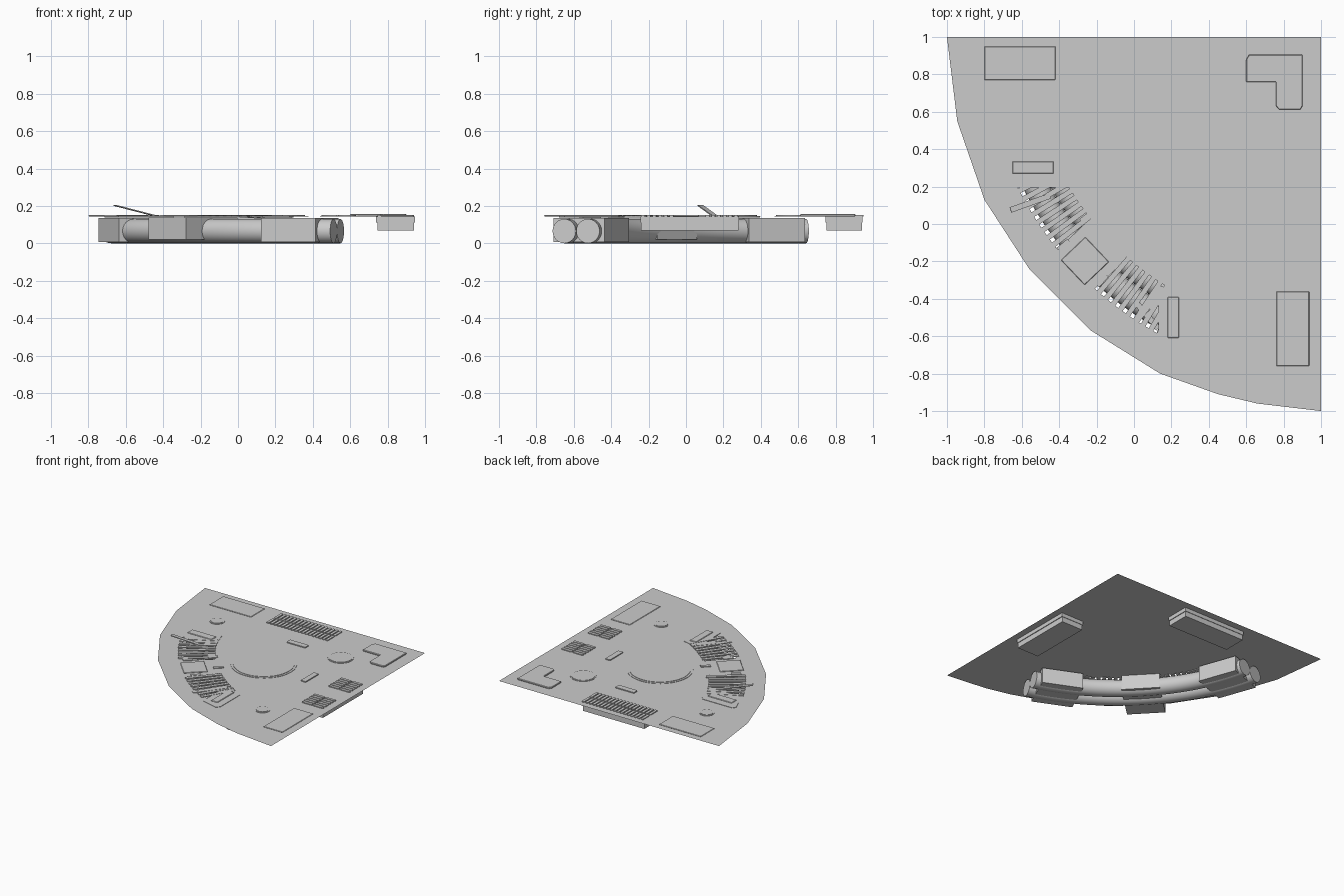
import bpy, bmesh
from math import sin, cos, pi, radians
from mathutils import Vector, Matrix

if "Cube" in bpy.data.objects:
    bpy.data.objects.remove(bpy.data.objects["Cube"])

Z = 0.145                      # height of the thin deck sheet
C = Vector((1, 1))             # centre of the quarter disc


def polar(r, deg):
    return (C.x + r * cos(radians(deg)), C.y + r * sin(radians(deg)))


def finish(name, bm, smooth=False):
    me = bpy.data.meshes.new(name)
    bm.to_mesh(me)
    bm.free()
    ob = bpy.data.objects.new(name, me)
    bpy.context.collection.objects.link(ob)
    if smooth:
        bpy.context.view_layer.objects.active = ob
        ob.select_set(True)
        bpy.ops.object.shade_smooth_by_angle(angle=radians(35))
        ob.select_set(False)
    return ob


def prism(name, pts, z0, z1, bevel=0):
    bm = bmesh.new()
    f = bm.faces.new([bm.verts.new((x, y, z0)) for x, y in pts])
    ext = bmesh.ops.extrude_face_region(bm, geom=[f])
    vs = [g for g in ext['geom'] if isinstance(g, bmesh.types.BMVert)]
    bmesh.ops.translate(bm, verts=vs, vec=(0, 0, z1 - z0))
    bmesh.ops.recalc_face_normals(bm, faces=bm.faces)
    ob = finish(name, bm)
    if bevel:
        m = ob.modifiers.new("bevel", 'BEVEL')
        m.width, m.segments = bevel, 1
    return ob


def rect(x0, x1, y0, y1, r=0.0):
    if not r:
        return [(x0, y0), (x1, y0), (x1, y1), (x0, y1)]
    pts = []
    for cx, cy, a in ((x1 - r, y0 + r, -90), (x1 - r, y1 - r, 0),
                      (x0 + r, y1 - r, 90), (x0 + r, y0 + r, 180)):
        for k in range(4):
            t = radians(a + 30 * k)
            pts.append((cx + r * cos(t), cy + r * sin(t)))
    return pts


def radial_rect(r0, r1, deg, half):
    # rectangle aligned with the radius at the given angle
    d = Vector((cos(radians(deg)), sin(radians(deg))))
    t = Vector((-d.y, d.x))
    return [tuple(C + d * r + t * s) for r, s in
            ((r0, -half), (r1, -half), (r1, half), (r0, half))]


def circle(x, y, r, n=40):
    return [(x + r * cos(2 * pi * i / n), y + r * sin(2 * pi * i / n)) for i in range(n)]


# deck sheet with two curved openings over the pipes
outline = [(1, 1), (-1, 1), (-.945, .55), (-.8, .13), (-.56, -.24), (-.23, -.57),
           (.14, -.8), (.45, -.91), (.66, -.96), (1, -1)]
loops = [outline]
for a0, a1 in ((206, 219), (228, 241)):
    angs = [a0 + (a1 - a0) * i / 5 for i in range(6)]
    loops.append([polar(1.57, a) for a in angs] + [polar(1.81, a) for a in reversed(angs)])
bm = bmesh.new()
edges = []
for lp in loops:
    vs = [bm.verts.new((x, y, Z)) for x, y in lp]
    edges += [bm.edges.new((vs[i], vs[(i + 1) % len(vs)])) for i in range(len(vs))]
bmesh.ops.triangle_fill(bm, edges=edges, use_beauty=True, normal=(0, 0, 1))
finish("deck_sheet", bm)


# curved pipes under the deck
def arc_pipe(name, radius, r, a0, a1, steps=32, n=24):
    bm = bmesh.new()
    rings = []
    for i in range(steps + 1):
        a = a0 + (a1 - a0) * i / steps
        ring = []
        for k in range(n):
            t = 2 * pi * k / n
            x, y = polar(radius + r * cos(t), a)
            ring.append(bm.verts.new((x, y, 0.066 + r * sin(t))))
        rings.append(ring)
    for p, q in zip(rings, rings[1:]):
        for k in range(n):
            bm.faces.new((p[k], p[(k + 1) % n], q[(k + 1) % n], q[k]))
    bm.faces.new(rings[0])
    bm.faces.new(rings[-1])
    bmesh.ops.recalc_face_normals(bm, faces=bm.faces)
    finish(name, bm, True)


arc_pipe("inner_pipe", 1.59, 0.065, 193, 253.5)
arc_pipe("outer_pipe", 1.722, 0.065, 193, 253.5)

# housings clamped around the pipes
prism("pipe_housing_left", radial_rect(1.50, 1.80, 200, .16), .008, .135)
prism("pipe_housing_right", radial_rect(1.50, 1.80, 246, .16), .008, .135)
prism("pipe_housing_middle", radial_rect(1.52, 1.90, 223.5, .145), .02, .14)

# vent boxes beneath the straight edges
for name, (x0, x1, y0, y1) in (("back_vent_box", (-.28, .28, .75, .94)),
                               ("side_vent_box", (.745, .94, -.24, .28))):
    prism(name, rect(x0, x1, y0, y1), .07, .112)
    prism(name + "_lip", rect(x0 - .006, x1 + .006, y0 - .004, y1 + .004), .112, Z - .002)

# vent slats: split rows of narrow rounded bars
for i in range(18):
    x = -.262 + i * .0315
    for y0, y1 in ((.757, .85), (.857, .95)):
        prism("back_vent_slat", rect(x - .011, x + .011, y0, y1, .008), Z, Z + .007)
for start in (.115, -.23):
    for i in range(6):
        y = start + i * .0305
        for x0, x1 in ((.745, .84), (.846, .94)):
            prism("side_vent_slat", rect(x0, x1, y - .011, y + .011, .008), Z, Z + .007)

# loose slats across the pipe openings
for group, a0 in (("left", 207), ("right", 229)):
    for i in range(8):
        a = a0 + i * 1.55
        prism(group + "_pipe_slat", radial_rect(1.56, 1.84, a, .014), Z - .002, Z + .005)


def bar(name, p, q, w, t):
    p, q = Vector(p), Vector(q)
    d = q - p
    bm = bmesh.new()
    bmesh.ops.create_cube(bm, size=1)
    bmesh.ops.scale(bm, verts=bm.verts, vec=(d.length, w, t))
    rot = d.to_track_quat('X', 'Z').to_matrix().to_4x4()
    bmesh.ops.transform(bm, matrix=Matrix.Translation((p + q) / 2) @ rot, verts=bm.verts)
    finish(name, bm)


bar("lifted_slat", (-.45, .15, .15), (-.66, .075, .204), .03, .006)
bar("fallen_slat", (.02, -.43, .142), (.13, -.56, .136), .03, .006)
bar("crossed_slat", (.15, -.35, .15), (-.02, -.56, .146), .03, .006)

# cover plates at the ends of the pipe run and their hatches
prism("cover_plate_left", [(-.70, .396), (-.43, .396), (-.41, .375), (-.345, .195),
                           (-.64, .195), (-.715, .37)], Z - .006, Z + .003)
prism("cover_plate_right", [(.13, -.33), (.27, -.36), (.297, -.40), (.297, -.65),
                            (.275, -.68), (.13, -.64)], Z - .006, Z + .003)
prism("cover_hatch_left", rect(-.65, -.43, .27, .335), Z, Z + .008, .003)
prism("cover_hatch_right", rect(.18, .24, -.61, -.39), Z, Z + .008, .003)
prism("middle_hatch", radial_rect(1.65, 1.83, 223.5, .092), Z, Z + .006, .003)

# small clips around the middle hatch
for r, a in ((1.58, 223.5 - 6), (1.77, 223.5 - 4.5), (1.56, 223.5 + 1), (1.75, 223.5 + 4.5)):
    prism("clip", radial_rect(r - .038, r + .038, a, .014), Z, Z + .006)

# round hatches
for name, x, y, r in (("main_round_hatch", .13, .15, .247), ("round_hatch", .535, .57, .097),
                      ("small_cap_left", -.59, .572, .057), ("small_cap_right", .582, -.512, .057)):
    k = .018 if r > .2 else .009
    prism(name, circle(x, y, r), Z, Z + .003)
    prism(name + "_lid", circle(x, y, r - k), Z, Z + .006)

# rectangular panels, handles and the raised corner panel
prism("back_panel", rect(-.8, -.42, .77, .95), Z, Z + .006, .004)
prism("side_panel", rect(.762, .937, -.76, -.36), Z, Z + .006, .004)
prism("back_handle", rect(.05, .22, .558, .605, .006), Z, Z + .008)
prism("side_handle", rect(.526, .57, .065, .235, .006), Z, Z + .008)
prism("corner_panel", [(.60, .76), (.76, .76), (.76, .63), (.775, .612), (.89, .612), (.90, .63),
                       (.90, .905), (.615, .905), (.60, .88)], Z, Z + .013, .003)
